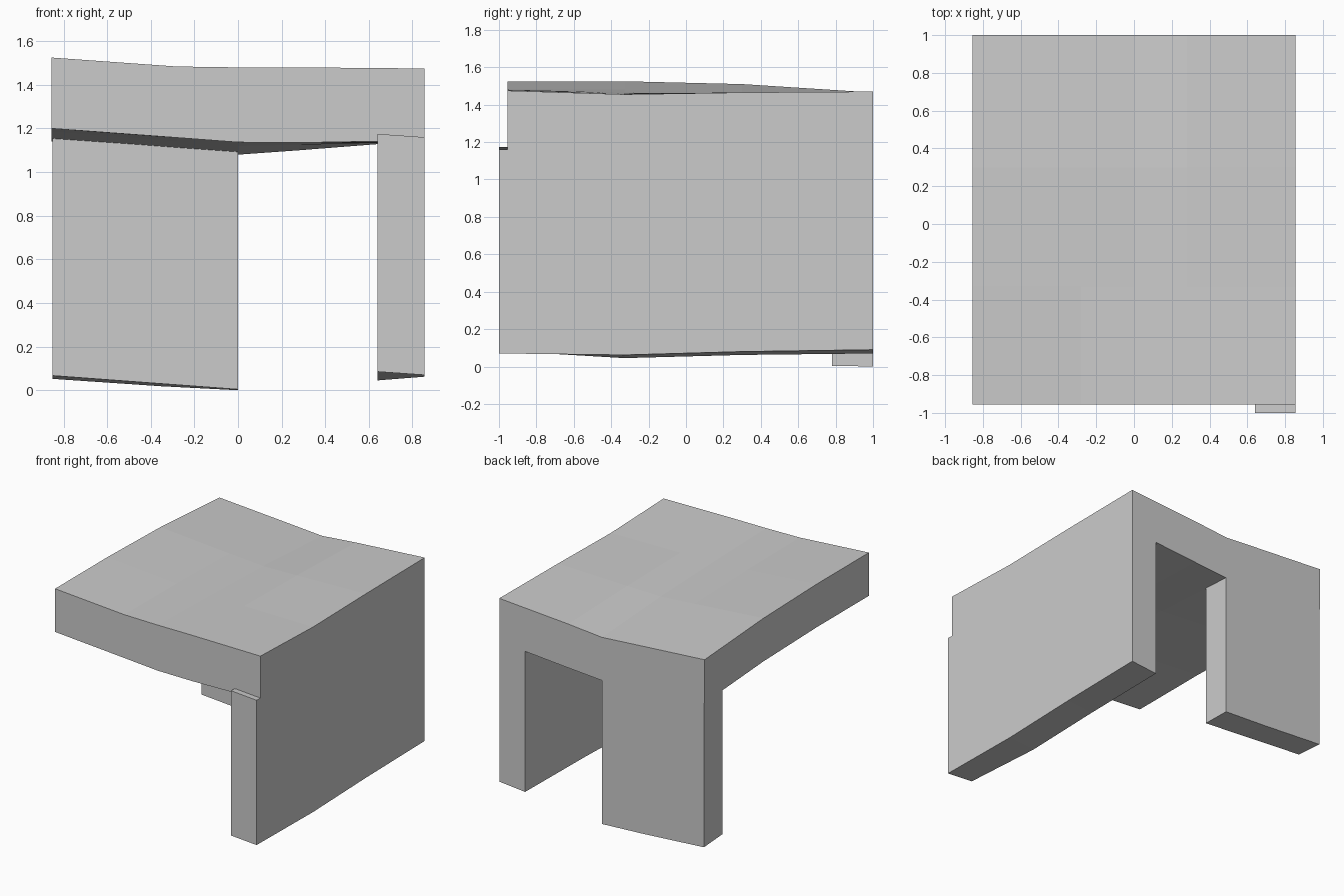
import bpy, bmesh

if "Cube" in bpy.data.objects:
    bpy.data.objects.remove(bpy.data.objects["Cube"])

COLS = [-0.855, -0.28, 0.0, 0.28, 0.855]
ROWS = [-0.955, -0.33, 0.3, 1.0]


def warped_slab(name, xs, ys, top, bottom):
    """Closed slab over an x/y grid; top and bottom are rows of heights."""
    bm = bmesh.new()
    layers = []
    for heights in (bottom, top):
        layers.append([[bm.verts.new((x, y, heights[j][i])) for i, x in enumerate(xs)]
                       for j, y in enumerate(ys)])
    nx, ny = len(xs), len(ys)
    for g in layers:
        for j in range(ny - 1):
            for i in range(nx - 1):
                bm.faces.new((g[j][i], g[j][i + 1], g[j + 1][i + 1], g[j + 1][i]))
    # side walls around the rim
    rim = [(0, i) for i in range(nx)] + [(j, nx - 1) for j in range(1, ny)]
    rim += [(ny - 1, i) for i in range(nx - 2, -1, -1)] + [(j, 0) for j in range(ny - 2, 0, -1)]
    lo, hi = layers
    for (a, b), (c, d) in zip(rim, rim[1:] + rim[:1]):
        bm.faces.new((lo[a][b], lo[c][d], hi[c][d], hi[a][b]))
    bmesh.ops.recalc_face_normals(bm, faces=bm.faces)
    mesh = bpy.data.meshes.new(name)
    bm.to_mesh(mesh)
    bm.free()
    obj = bpy.data.objects.new(name, mesh)
    bpy.context.collection.objects.link(obj)
    return obj


def raised(rows, dz):
    return [[z + dz for z in row] for row in rows]


# gently sagging roof
roof_top = [[1.525, 1.484, 1.48, 1.48, 1.475],
            [1.525, 1.48, 1.465, 1.46, 1.455],
            [1.51, 1.465, 1.445, 1.45, 1.465],
            [1.465, 1.425, 1.405, 1.43, 1.47]]
roof_bottom = [[1.20, 1.158, 1.137, 1.135, 1.145],
               [1.20, 1.155, 1.135, 1.133, 1.135],
               [1.185, 1.14, 1.12, 1.125, 1.14],
               [1.14, 1.10, 1.08, 1.10, 1.145]]
warped_slab("roof", COLS, ROWS, roof_top, roof_bottom)

# long right wall following the uneven ground
foot = [[0.085, 0.07], [0.045, 0.062], [0.062, 0.08], [0.07, 0.09]]
warped_slab("right_wall", [0.64, 0.855], [-1.0, -0.33, 0.3, 1.0],
            raised(foot, 1.09), foot)

# half-width back wall
foot = [[0.067, 0.03, 0.004], [0.052, 0.018, 0.0]]
warped_slab("back_wall", [-0.85, -0.35, 0.0], [0.78, 1.0], raised(foot, 1.09), foot)
